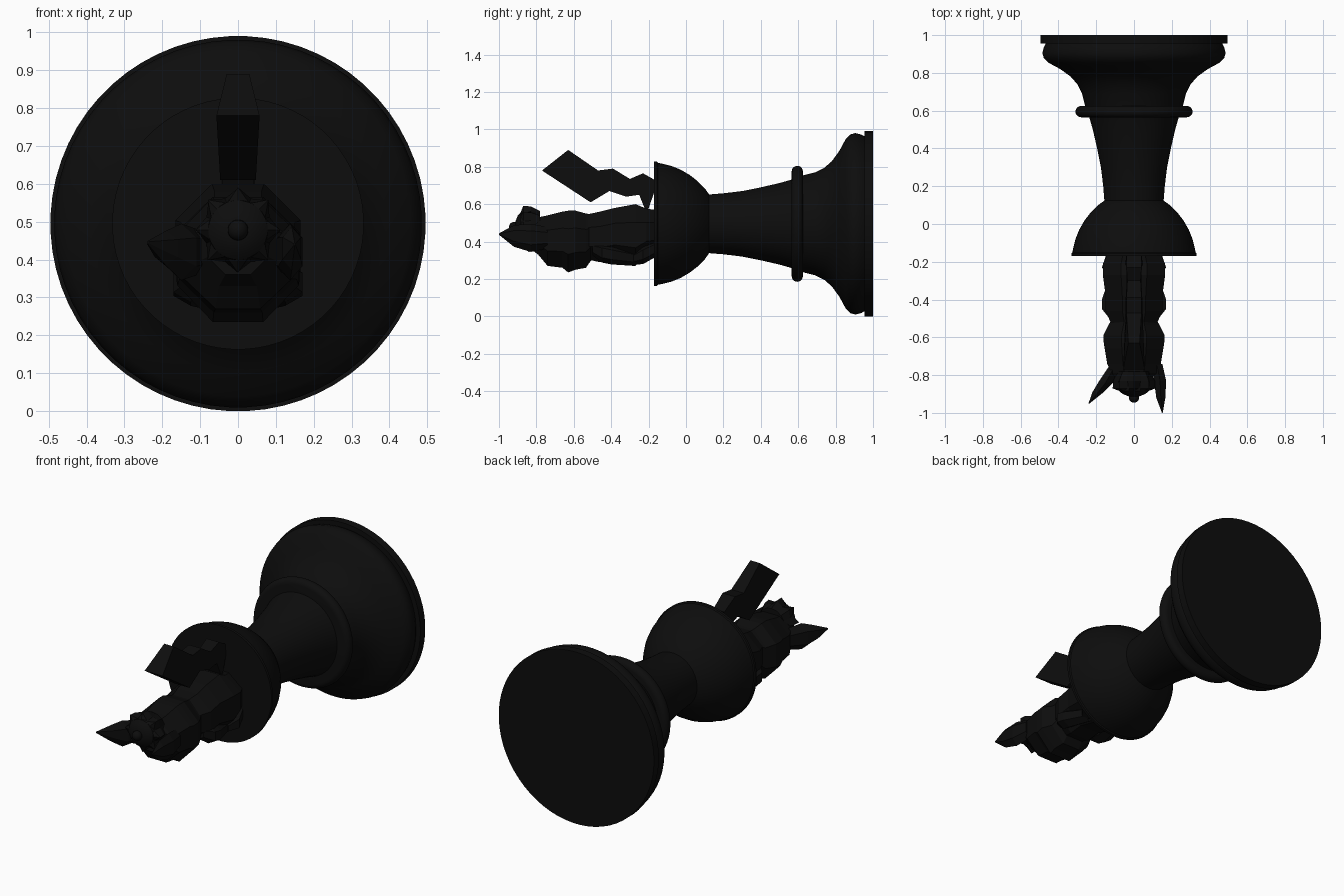
import bpy, bmesh, math
from math import cos, sin, pi

if "Cube" in bpy.data.objects:
    bpy.data.objects.remove(bpy.data.objects["Cube"])

mat = bpy.data.materials.new("ebony black")
mat.use_nodes = True
BLACK = (0.004, 0.004, 0.004, 1)
mat.diffuse_color = BLACK
mat.node_tree.nodes["Principled BSDF"].inputs["Base Color"].default_value = BLACK

AXIS_Z = 0.495


def loft(name, rings, smooth=False):
    """Skin a list of equal-length point rings and close both ends."""
    bm = bmesh.new()
    loops = [[bm.verts.new(p) for p in ring] for ring in rings]
    n = len(loops[0])
    for a, b in zip(loops, loops[1:]):
        for i in range(n):
            j = (i + 1) % n
            bm.faces.new((a[i], a[j], b[j], b[i]))
    bm.faces.new(loops[0])
    bm.faces.new(loops[-1])
    bmesh.ops.recalc_face_normals(bm, faces=bm.faces)
    mesh = bpy.data.meshes.new(name)
    bm.to_mesh(mesh)
    bm.free()
    mesh.materials.append(mat)
    obj = bpy.data.objects.new(name, mesh)
    bpy.context.collection.objects.link(obj)
    if smooth:
        bpy.ops.object.select_all(action="DESELECT")
        obj.select_set(True)
        bpy.context.view_layer.objects.active = obj
        bpy.ops.object.shade_smooth_by_angle(angle=math.radians(35))
    return obj


def oval(y, cx, cz, rx, rz, n=8):
    """Ring across y with flat sides touching the given radii."""
    k = 1 / cos(pi / n)
    return [(cx + rx * k * cos(2 * pi * (i + .5) / n), y,
             cz + rz * k * sin(2 * pi * (i + .5) / n)) for i in range(n)]


def turned(name, profile, cz=AXIS_Z, n=64):
    return loft(name, [oval(y, 0, cz, r, r, n) for y, r in profile], True)


def faceted(name, sections):
    """Low-poly mass from (y, half width, top z, bottom z)."""
    return loft(name, [oval(y, 0, (t + b) / 2, w, (t - b) / 2)
                       for y, w, t, b in sections])


# Turned pedestal
turned("base_plate", [(1, .495), (.955, .495)])
turned("pedestal", [(.96, .465), (.935, .478), (.905, .485), (.88, .478), (.855, .455),
                    (.82, .39), (.78, .335), (.74, .3), (.69, .275), (.63, .26),
                    (.57, .238), (.5, .218), (.4, .195), (.3, .175), (.2, .163), (.1, .155)])
turned("collar_ring", [(.595 + .03 * cos(pi * i / 10), .28 + .03 * sin(pi * i / 10))
                       for i in range(11)])
turned("dome", [(.125, .155), (.1, .19), (.06, .23), (.02, .261), (-.03, .29),
                (-.08, .31), (-.12, .32), (-.15, .326), (-.155, .332), (-.17, .332)])

# Seated animal
faceted("body", [(-.16, .14, .57, .34), (-.21, .165, .575, .33), (-.27, .165, .6, .27),
                 (-.38, .15, .58, .3), (-.46, .15, .56, .29), (-.53, .12, .545, .305)])
faceted("head", [(-.5, .115, .545, .31), (-.535, .135, .55, .26), (-.59, .162, .565, .25),
                 (-.63, .16, .565, .235), (-.66, .155, .56, .26), (-.74, .142, .54, .27),
                 (-.79, .12, .53, .33), (-.83, .08, .52, .36)])
for side, label in ((1, "left"), (-1, "right")):
    loft(label + "_arm", [oval(y, side * x, z, r, r, 6) for y, x, z, r in (
        (-.5, .1, .36, .03), (-.45, .125, .34, .045), (-.4, .125, .33, .045),
        (-.27, .09, .31, .035))])
    loft(label + "_foot", [oval(y, side * x, z, r, r * .8, 6) for y, x, z, r in (
        (-.17, .1, .36, .05), (-.23, .115, .33, .055), (-.28, .1, .31, .035))])

# Ears: centre and radii along each ear, one swept outwards
for label, path in (
        ("left_ear", [(-.74, .12, .42, .03, .05), (-.83, .138, .42, .032, .065),
                      (-.92, .142, .43, .024, .05), (-1, .15, .44, .002, .003)]),
        ("right_ear", [(-.75, -.1, .42, .03, .05), (-.84, -.15, .42, .04, .065),
                       (-.89, -.19, .43, .03, .04), (-.95, -.238, .445, .003, .004)])):
    loft(label, [oval(y, x, z, rx, rz, 6) for y, x, z, rx, rz in path])

# Crown: pointed band, domed cap and finial
CROWN_Z = .478
band = []
for y, r, point in ((-.78, .085, 0), (-.83, .1, .01), (-.87, .095, .018), (-.885, .075, 0)):
    band.append([((r + point * (-1) ** i) * cos(pi * i / 8), y,
                  CROWN_Z + (r + point * (-1) ** i) * sin(pi * i / 8)) for i in range(16)])
loft("crown_band", band)
turned("crown_cap", [(-.86, .08), (-.885, .078), (-.9, .06), (-.912, .03)], CROWN_Z, 24)
turned("crown_finial", [(-.92 + .026 * cos(pi * i / 10), .001 + .026 * sin(pi * i / 10))
                        for i in range(11)], CROWN_Z, 20)

# Bent tail: outer y, z, half width then inner y, z, half width
loft("tail", [[(-wt, yt, zt), (wt, yt, zt), (wb, yb, zb), (-wb, yb, zb)]
              for yt, zt, wt, yb, zb, wb in (
    (-.63, .89, .03, -.77, .78, .057), (-.47, .78, .04, -.51, .61, .047),
    (-.39, .79, .04, -.41, .67, .045), (-.3, .735, .035, -.32, .64, .04),
    (-.23, .765, .04, -.25, .65, .04), (-.15, .72, .04, -.21, .55, .045))])
